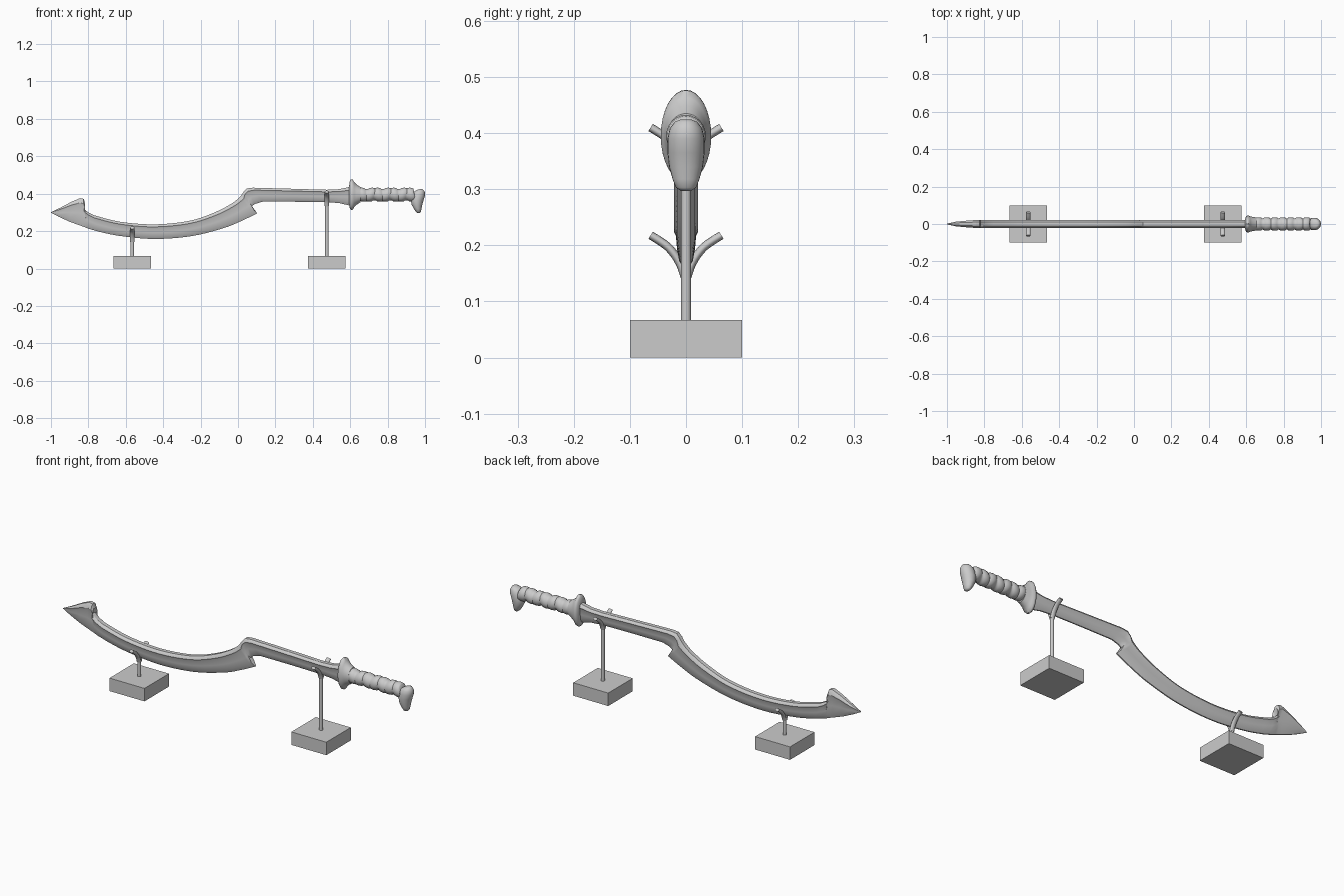
import bpy, bmesh, math
from mathutils import Vector

if "Cube" in bpy.data.objects:
    bpy.data.objects.remove(bpy.data.objects["Cube"])


def loft(name, rings, angle=35):
    """Skin a series of closed rings, cap both ends and shade smooth."""
    bm = bmesh.new()
    rows = [[bm.verts.new(p) for p in ring] for ring in rings]
    n = len(rows[0])
    for a, b in zip(rows, rows[1:]):
        for i in range(n):
            j = (i + 1) % n
            bm.faces.new((a[i], a[j], b[j], b[i]))
    bm.faces.new(rows[0])
    bm.faces.new(rows[-1])
    bmesh.ops.recalc_face_normals(bm, faces=bm.faces)
    mesh = bpy.data.meshes.new(name)
    bm.to_mesh(mesh)
    bm.free()
    ob = bpy.data.objects.new(name, mesh)
    bpy.context.collection.objects.link(ob)
    bpy.ops.object.select_all(action='DESELECT')
    ob.select_set(True)
    bpy.context.view_layer.objects.active = ob
    bpy.ops.object.shade_smooth_by_angle(angle=math.radians(angle))
    return ob


def ellipse(centre, u, v, n=24):
    c, u, v = Vector(centre), Vector(u), Vector(v)
    return [c + u * math.cos(2 * math.pi * i / n) + v * math.sin(2 * math.pi * i / n)
            for i in range(n)]


def smooth_path(pts, steps):
    """Catmull-Rom resampling of tuples of any length."""
    out = []
    for i in range(len(pts) - 1):
        p0, p1, p2, p3 = (pts[max(0, min(len(pts) - 1, i + k))] for k in (-1, 0, 1, 2))
        for s in range(steps):
            t = s / steps
            out.append(tuple(0.5 * (2 * b + (c - a) * t + (2 * a - 5 * b + 4 * c - d) * t * t
                                    + (3 * b - a - 3 * c + d) * t ** 3)
                             for a, b, c, d in zip(p0, p1, p2, p3)))
    return out + [tuple(pts[-1])]


# Blade: stations pairing the upper and lower edge (ux, uz, lx, lz)
head = [(-1, .301, -1, .298), (-.95, .325, -.955, .275), (-.89, .357, -.90, .25),
        (-.845, .376, -.85, .232), (-.825, .372, -.83, .225),
        (-.818, .35, -.815, .219), (-.826, .322, -.80, .213), (-.805, .303, -.775, .206)]
arc = [(-.77, .285, -.745, .197), (-.63, .25, -.63, .174), (-.446, .236, -.446, .158),
       (-.26, .255, -.25, .173), (-.125, .30, -.08, .215), (-.03, .35, .02, .255),
       (.015, .388, .102, .295)]
shank = [(.03, .41, .074, .333), (.047, .428, .09, .345), (.08, .432, .13, .357),
         (.3, .426, .3, .357), (.475, .421, .475, .355), (.54, .424, .54, .35),
         (.605, .438, .605, .335)]
section = [(0, .010), (.06, .016), (.17, .021), (.24, .018), (.55, .016), (.82, .012), (1, .003)]
thin = {0: .1, 1: .6, 2: .85}
rings = []
for k, (ux, uz, lx, lz) in enumerate(head + smooth_path(arc, 5) + shank):
    side = [(ux + (lx - ux) * t, w * thin.get(k, 1), uz + (lz - uz) * t) for t, w in section]
    rings.append(side + [(x, -y, z) for x, y, z in reversed(side)])
loft("blade", rings, 30)

# Guard: flared oval disc
AXIS = .395
guard = [(.594, .045, .026), (.598, .075, .040), (.605, .082, .045), (.613, .081, .045),
         (.621, .068, .041), (.634, .054, .038), (.655, .040, .034)]
loft("guard", [ellipse((x, 0, AXIS), (0, ry, 0), (0, 0, rz), 32) for x, rz, ry in guard], 50)

# Grip: slanted bulging wraps
rings = []
turns, x0, x1 = 7, .645, .945
for i in range(turns):
    lean = .008 if i % 2 else -.006
    for f, r in ((.03, .86), (.15, .98), (.5, 1.04), (.85, .98), (.97, .86)):
        x = x0 + (x1 - x0) * (i + f) / turns
        rings.append(ellipse((x, 0, AXIS), (0, .034 * r, 0), (lean, 0, .036 * r)))
loft("grip", rings, 50)

# Pommel: downward hooked end (z, centre x, half length, half width)
pommel = [(.424, .978, .008, .010), (.420, .974, .018, .020), (.408, .968, .031, .029),
          (.39, .965, .035, .033), (.365, .958, .034, .033), (.34, .957, .028, .030),
          (.318, .961, .020, .024), (.303, .964, .013, .018), (.297, .965, .006, .009)]
loft("pommel", [ellipse((x, 0, z), (rx, 0, 0), (0, ry, 0)) for z, x, rx, ry in pommel], 60)


# Stands: block, post and two curved fork arms
def stand(label, x, fork_z):
    bpy.ops.mesh.primitive_cube_add(size=1, location=(x, 0, .0335))
    base = bpy.context.object
    base.name = label + "_base"
    base.scale = (.2, .2, .067)
    loft(label + "_post", [ellipse((x, 0, z), (.009, 0, 0), (0, .009, 0), 16)
                           for z in (.06, fork_z + .015)])
    path = smooth_path([(.002, -.002), (.012, .025), (.032, .052), (.063, .073)], 4)
    for s, side in ((1, "back"), (-1, "front")):
        rings = []
        for i, (y, z) in enumerate(path):
            a, b = path[max(i - 1, 0)], path[min(i + 1, len(path) - 1)]
            d = Vector((b[0] - a[0], b[1] - a[1])).normalized() * .0075
            rings.append(ellipse((x, s * y, fork_z + z), (.012, 0, 0),
                                 (0, -s * d.y, d.x), 12))
        loft(f"{label}_{side}_arm", rings, 50)


stand("left_stand", -.565, .145)
stand("right_stand", .475, .337)
